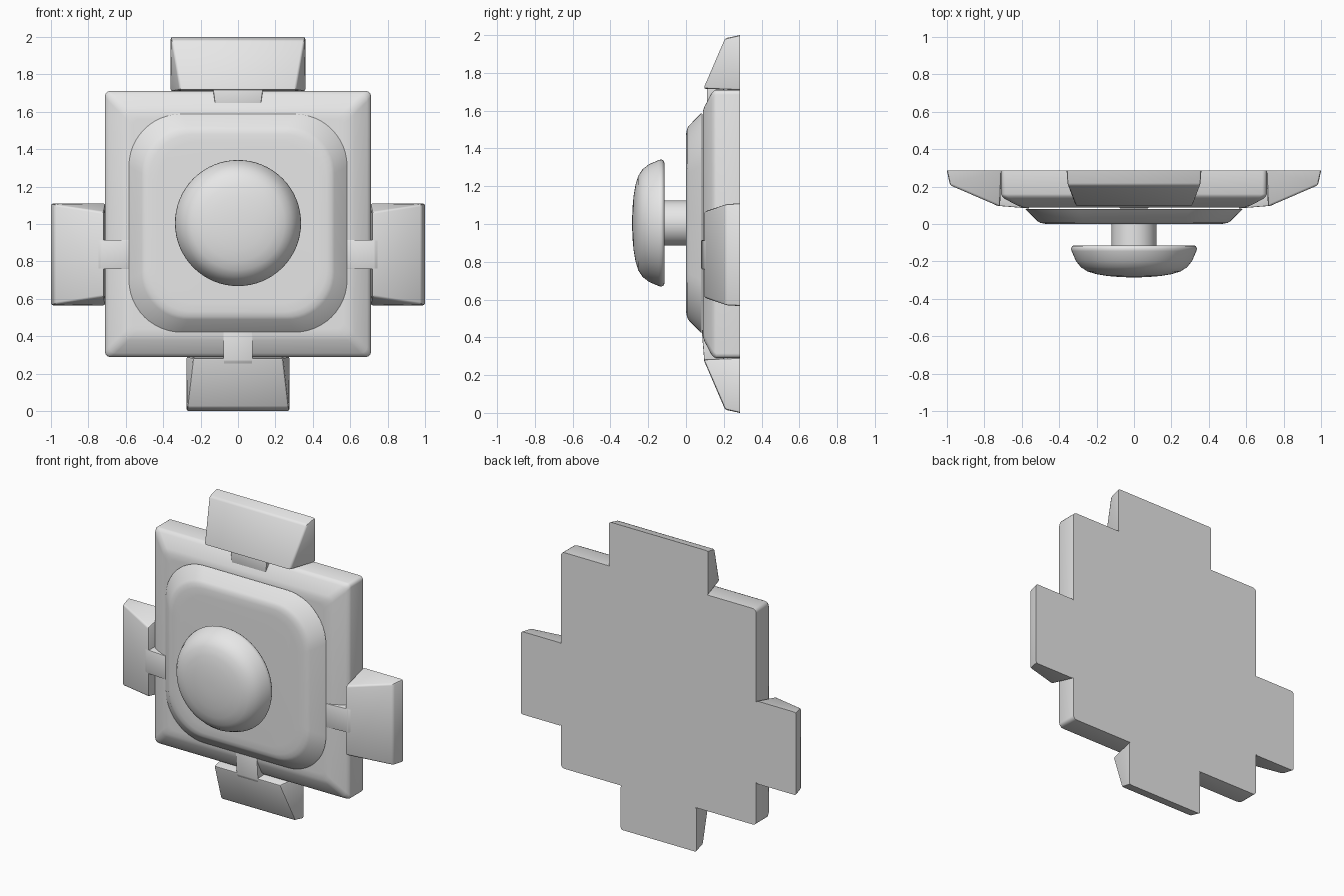
import bpy, bmesh, math
from mathutils import Vector

if "Cube" in bpy.data.objects:
    bpy.data.objects.remove(bpy.data.objects["Cube"])

grey = bpy.data.materials.new("plain grey")
grey.diffuse_color = (0.8, 0.8, 0.8, 1)
grey.use_nodes = True
grey.node_tree.nodes["Principled BSDF"].inputs["Base Color"].default_value = grey.diffuse_color
BACK = 0.285


def finish(bm, name, angle):
    bmesh.ops.recalc_face_normals(bm, faces=bm.faces)
    me = bpy.data.meshes.new(name)
    bm.to_mesh(me)
    bm.free()
    me.materials.append(grey)
    ob = bpy.data.objects.new(name, me)
    bpy.context.collection.objects.link(ob)
    bpy.ops.object.select_all(action='DESELECT')
    ob.select_set(True)
    bpy.context.view_layer.objects.active = ob
    bpy.ops.object.shade_smooth_by_angle(angle=math.radians(angle))
    return ob


def rounded_square(half, r, y, cz, seg):
    pts = []
    for q in range(4):
        a0 = q * math.pi / 2
        cx = (half - r) * (1 if q in (0, 3) else -1)
        cc = (half - r) * (1 if q in (0, 1) else -1)
        for i in range(seg + 1):
            a = a0 + i / seg * math.pi / 2
            pts.append((cx + r * math.cos(a), y, cz + cc + r * math.sin(a)))
    return pts


def circle(r, y, cz, seg):
    return [(r * math.cos(2 * math.pi * i / seg), y,
             cz + r * math.sin(2 * math.pi * i / seg)) for i in range(seg)]


def loft(name, loops, angle):
    """Skin a stack of closed loops and cap both ends."""
    bm = bmesh.new()
    rings = [[bm.verts.new(p) for p in loop] for loop in loops]
    for a, b in zip(rings, rings[1:]):
        n = len(a)
        for i in range(n):
            j = (i + 1) % n
            bm.faces.new((a[i], a[j], b[j], b[i]))
    bm.faces.new(rings[0])
    bm.faces.new(rings[-1])
    return finish(bm, name, angle)


# Square base plate with a sloped front border
plate = [(0.71, 0.025, BACK), (0.71, 0.025, 0.16), (0.705, 0.03, 0.147),
         (0.69, 0.035, 0.134), (0.62, 0.035, 0.097), (0.595, 0.035, 0.089),
         (0.56, 0.035, 0.088)]
loft("base_plate", [rounded_square(h, r, y, 1.0, 4) for h, r, y in plate], 40)

# Raised rounded pad
pad = [(0.583, 0.28, 0.081), (0.515, 0.25, 0.015), (0.50, 0.245, 0.006),
       (0.475, 0.235, 0.001), (0.43, 0.21, 0.0)]
loft("rounded_pad", [rounded_square(h, r, y, 1.005, 12) for h, r, y in pad], 50)

# Stem and domed knob
loft("knob_stem", [circle(0.12, y, 1.005, 48) for y in (0.01, -0.13)], 40)
knob = [(0.318, -0.114), (0.33, -0.118), (0.337, -0.13), (0.333, -0.145),
        (0.312, -0.195), (0.285, -0.23), (0.25, -0.253), (0.20, -0.268),
        (0.14, -0.278), (0.07, -0.284), (0.02, -0.285)]
loft("knob", [circle(r, y, 1.005, 64) for r, y in knob], 50)


def place(side, u, v, y):
    """u runs outward from the plate centre, v runs along the plate edge."""
    return {"top": (v, y, 1 + u), "bottom": (v, y, 1 - u),
            "right": (u, y, 0.8375 + v), "left": (-u, y, 0.8375 + v)}[side]


def block(name, side, section, bevel):
    """Mirror a (u, half width, y) outline to both sides and bevel it."""
    bm = bmesh.new()
    a, b = [[bm.verts.new(place(side, u, s * w, y)) for u, w, y in section]
            for s in (1, -1)]
    n = len(a)
    for i in range(n):
        j = (i + 1) % n
        bm.faces.new((a[i], a[j], b[j], b[i]))
    bm.faces.new(a)
    bm.faces.new(b)
    bmesh.ops.recalc_face_normals(bm, faces=bm.faces)
    if bevel:
        edges = [e for e in bm.edges
                 if min(v.co.y for v in e.verts) < BACK - 0.001]
        bmesh.ops.bevel(bm, geom=edges, offset=bevel, segments=2,
                        profile=0.5, affect='EDGES')
    return finish(bm, name, 40)


# Four wedge tabs, and the short necks joining them to the pad
for side, w, taper in (("top", 0.36, 0.05), ("bottom", 0.275, 0.035),
                       ("left", 0.272, 0.045), ("right", 0.272, 0.045)):
    block(side + "_tab", side,
          [(0.708, w, BACK), (1.0, w, BACK), (0.983, w - 0.003, 0.207),
           (0.716, w - taper, 0.092)], 0.012)
    if side == "top":
        neck = [(0.62, 0.12, 0.2), (0.75, 0.137, 0.2),
                (0.75, 0.137, 0.111), (0.62, 0.12, 0.111)]
    else:
        neck = [(0.56, 0.078, 0.2), (0.76, 0.078, 0.2), (0.76, 0.078, 0.112),
                (0.73, 0.078, 0.097), (0.56, 0.078, 0.083)]
    block(side + "_neck", side, neck, 0.004)
